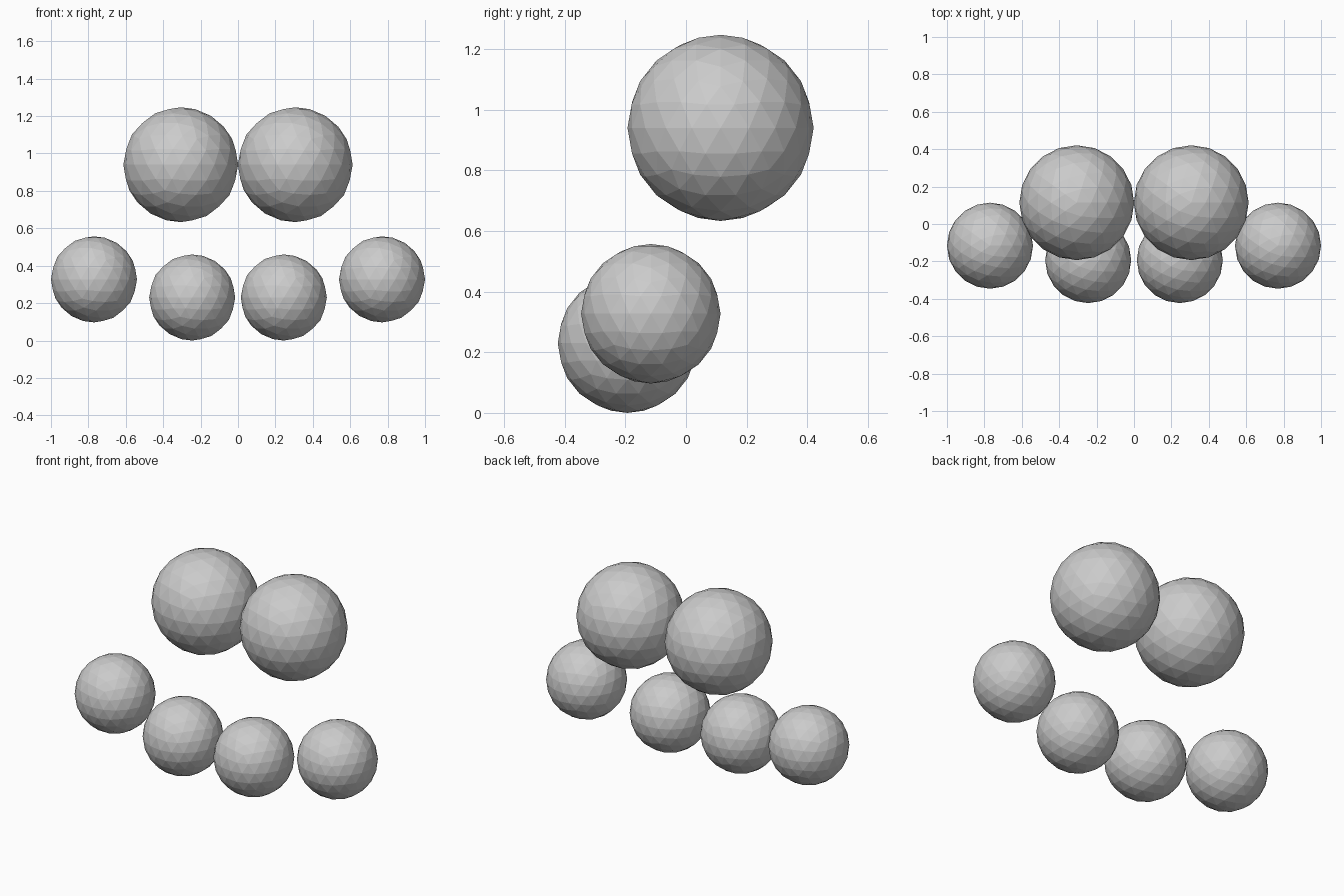
import bpy

if "Cube" in bpy.data.objects:
    bpy.data.objects.remove(bpy.data.objects["Cube"])


def ball(name, radius, location):
    """Flat-shaded low-poly ball."""
    bpy.ops.mesh.primitive_ico_sphere_add(subdivisions=3, radius=radius, location=location)
    bpy.context.object.name = name


# Name, radius, distance from the centre line, depth, height
parts = [
    ("upper_ball", 0.307, 0.306, 0.114, 0.94),        # large upper pair
    ("outer_lower_ball", 0.23, 0.77, -0.116, 0.327),  # ends of the lower arc
    ("inner_lower_ball", 0.23, 0.245, -0.193, 0.23),  # middle of the lower arc
]

# Each ball appears on both sides
for name, radius, x, y, z in parts:
    for side, sign in (("left", -1), ("right", 1)):
        ball(f"{name}_{side}", radius, (sign * x, y, z))
